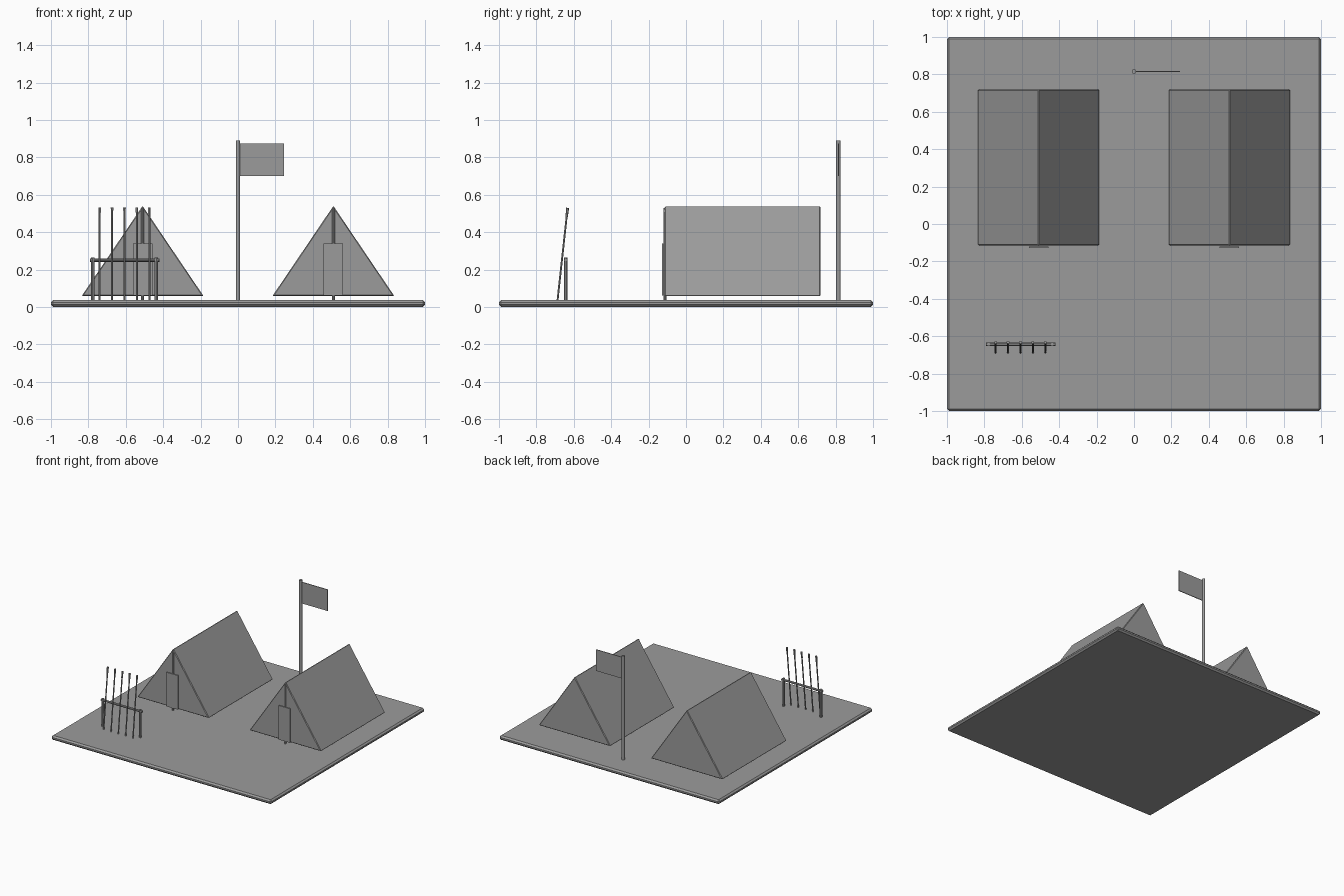
import bpy, bmesh, math
from mathutils import Vector

if "Cube" in bpy.data.objects:
    bpy.data.objects.remove(bpy.data.objects["Cube"])

grey = bpy.data.materials.new("plain_grey")
grey.diffuse_color = (0.33, 0.33, 0.33, 1)
grey.use_nodes = True
grey.node_tree.nodes["Principled BSDF"].inputs["Base Color"].default_value = grey.diffuse_color


def finish(name, bm, bevel=0.0):
    """Turn a bmesh into a named object, optionally with chamfered edges."""
    bmesh.ops.recalc_face_normals(bm, faces=bm.faces[:])
    me = bpy.data.meshes.new(name)
    bm.to_mesh(me)
    bm.free()
    me.materials.append(grey)
    ob = bpy.data.objects.new(name, me)
    bpy.context.collection.objects.link(ob)
    if bevel:
        m = ob.modifiers.new("bevel", 'BEVEL')
        m.width = bevel
        m.segments = 1
    return ob


def box(name, lo, hi, bevel=0.0):
    lo, hi = Vector(lo), Vector(hi)
    bm = bmesh.new()
    bmesh.ops.create_cube(bm, size=1)
    for v in bm.verts:
        v.co = (lo + hi) / 2 + v.co * (hi - lo)
    return finish(name, bm, bevel)


def rod(name, a, b, r1, r2=None, sides=10):
    a, b = Vector(a), Vector(b)
    d = b - a
    bm = bmesh.new()
    bmesh.ops.create_cone(bm, cap_ends=True, segments=sides, radius1=r1,
                          radius2=r1 if r2 is None else r2, depth=d.length)
    q = Vector((0, 0, 1)).rotation_difference(d)
    for v in bm.verts:
        v.co = (a + b) / 2 + q @ v.co
    return finish(name, bm)


def prism(name, profile, y0, y1, bevel):
    bm = bmesh.new()
    f = bm.faces.new([bm.verts.new((x, y0, z)) for x, z in profile])
    ext = bmesh.ops.extrude_face_region(bm, geom=[f])
    for v in ext["geom"]:
        if isinstance(v, bmesh.types.BMVert):
            v.co.y = y1
    return finish(name, bm, bevel)


# Ground slab
box("ground_slab", (-1, -1, 0), (1, 1, 0.036), 0.012)

# Two tents, each with a front pole and a door flap
for side, cx in (("left", -0.51), ("right", 0.51)):
    prism(side + "_tent", [(cx - 0.326, 0.058), (cx + 0.326, 0.058), (cx, 0.54)],
          -0.115, 0.72, 0.005)
    rod(side + "_tent_pole", (cx, -0.113, 0.03), (cx, -0.113, 0.53), 0.008)
    box(side + "_door_flap", (cx - 0.052, -0.127, 0.06), (cx + 0.052, -0.12, 0.34))

# Flagpole and flag
rod("flagpole", (0, 0.815, 0.03), (0, 0.815, 0.89), 0.012, sides=12)
box("flag", (0.005, 0.812, 0.70), (0.245, 0.818, 0.875))

# Weapon rack: two posts and a crossbar
for side, x in (("left", -0.777), ("right", -0.437)):
    rod(side + "_rack_post", (x, -0.643, 0.03), (x, -0.643, 0.264), 0.01)
rod("rack_crossbar", (-0.792, -0.643, 0.25), (-0.42, -0.643, 0.25), 0.009)

# Five spears leaning on the rack
foot, top = Vector((0, -0.687, 0.034)), Vector((0, -0.633, 0.53))
for i in range(5):
    off = Vector((-0.74 + i * 0.0665, 0, 0))
    neck = foot.lerp(top, 0.89)
    rod(f"spear_shaft_{i + 1}", off + foot, off + neck, 0.005, sides=8)
    rod(f"spear_head_{i + 1}", off + neck, off + top, 0.006, 0.008, sides=6)
